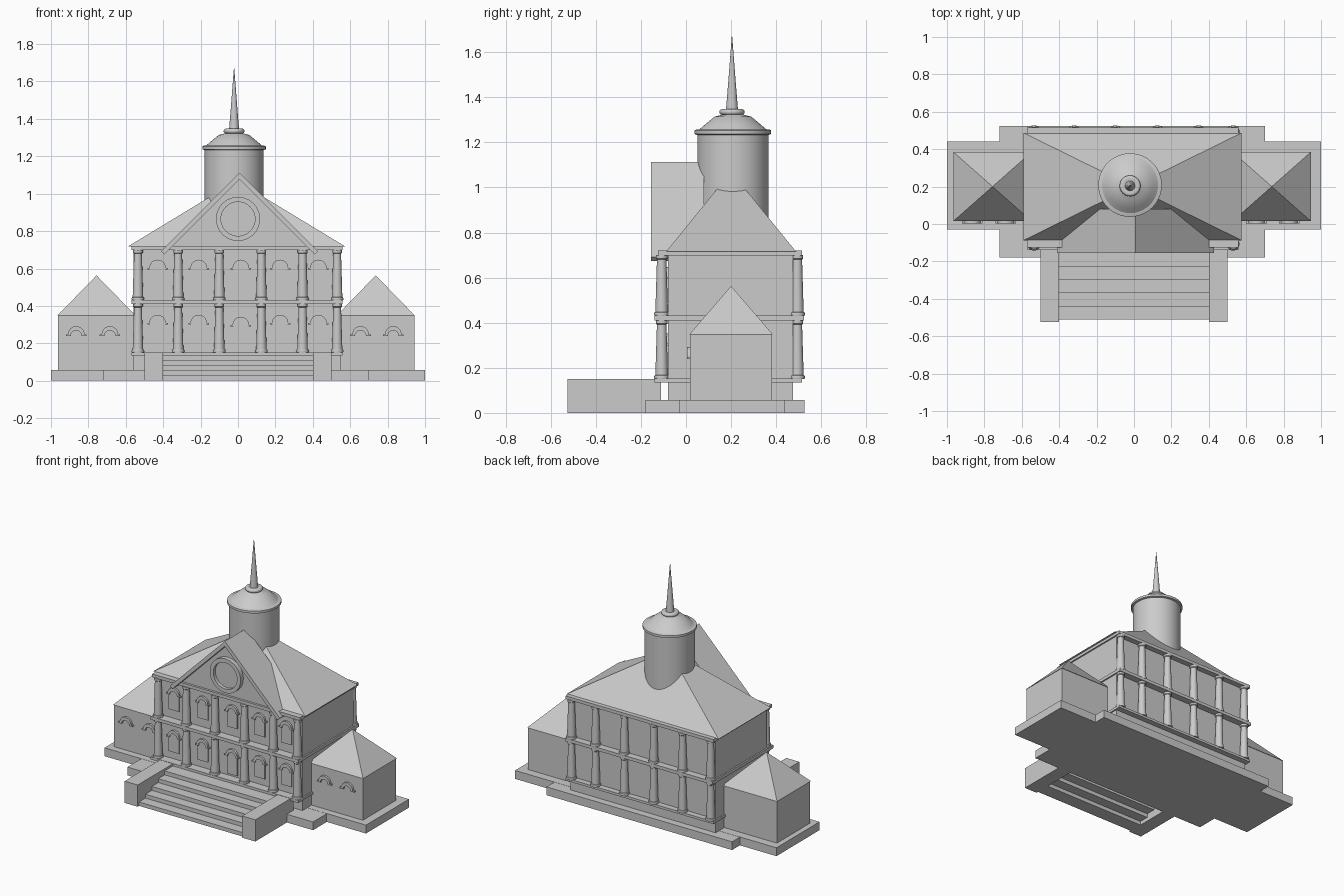
import bpy, bmesh
from math import sin, cos, pi

if "Cube" in bpy.data.objects:
    bpy.data.objects.remove(bpy.data.objects["Cube"])


def finish(name, bm, smooth=False):
    bmesh.ops.recalc_face_normals(bm, faces=bm.faces)
    me = bpy.data.meshes.new(name)
    bm.to_mesh(me)
    bm.free()
    ob = bpy.data.objects.new(name, me)
    bpy.context.collection.objects.link(ob)
    if smooth:
        bpy.ops.object.select_all(action='DESELECT')
        ob.select_set(True)
        bpy.context.view_layer.objects.active = ob
        bpy.ops.object.shade_smooth_by_angle(angle=0.6)
    return ob


def prism(name, pts, y0, y1):
    """Extrude an x-z outline from y0 to y1."""
    bm = bmesh.new()
    a = [bm.verts.new((x, y0, z)) for x, z in pts]
    b = [bm.verts.new((x, y1, z)) for x, z in pts]
    bm.faces.new(a)
    bm.faces.new(b[::-1])
    n = len(pts)
    for i in range(n):
        j = (i + 1) % n
        bm.faces.new((a[i], b[i], b[j], a[j]))
    return finish(name, bm)


def box(name, x0, x1, y0, y1, z0, z1):
    return prism(name, [(x0, z0), (x1, z0), (x1, z1), (x0, z1)], y0, y1)


def pyramid(name, x0, x1, y0, y1, z0, z1):
    bm = bmesh.new()
    base = [bm.verts.new((x, y, z0)) for x, y in ((x0, y0), (x1, y0), (x1, y1), (x0, y1))]
    tip = bm.verts.new(((x0 + x1) / 2, (y0 + y1) / 2, z1))
    bm.faces.new(base[::-1])
    for i in range(4):
        bm.faces.new((base[i], base[(i + 1) % 4], tip))
    return finish(name, bm)


def lathe(name, cx, cy, prof, n=32):
    """Turn an (r, z) profile about a vertical axis, capped at both ends."""
    bm = bmesh.new()
    rings = [[bm.verts.new((cx + r * cos(2 * pi * i / n), cy + r * sin(2 * pi * i / n), z))
              for i in range(n)] for r, z in prof]
    for a, b in zip(rings, rings[1:]):
        for i in range(n):
            j = (i + 1) % n
            bm.faces.new((a[i], a[j], b[j], b[i]))
    bm.faces.new(rings[0][::-1])
    bm.faces.new(rings[-1])
    return finish(name, bm, True)


def arc(cx, cz, r, n=14):
    return [(cx + r * cos(pi * i / n), cz + r * sin(pi * i / n)) for i in range(n + 1)]


def arch(name, x, z, y):
    """Raised arched hood with small feet."""
    feet_r, feet_l = [(x + .055, z), (x + .055, z + .008)], [(x - .055, z + .008), (x - .055, z)]
    prism(name, feet_r + arc(x, z + .008, .044) + feet_l + arc(x, z, .029)[::-1], y - .014, y + .01)


def window(name, x, z0, z1, y):
    arch(name + "_hood", x, z1, y)
    prism(name + "_panel", [(x - .04, z0), (x + .04, z0), (x + .04, z1)]
          + arc(x, z1, .029) + [(x - .04, z1)], y - .007, y + .01)


# Ground slabs
box("wing_slab", -1, 1, -.03, .44, 0, .058)
box("centre_slab", -.72, .7, -.18, .525, 0, .057)

# Main block with storey ledges
box("main_block", -.56, .55, -.08, .475, .05, .715)
for name, y0, y1, z0, z1 in (("base_ledge", -.14, .515, .135, .152),
                             ("middle_ledge", -.14, .523, .41, .432),
                             ("top_ledge", -.125, .515, .698, .72)):
    box(name, -.57, .56, y0, y1, z0, z1)

# Column rows, front and back, two storeys
for y, row in ((-.108, "front"), (.494, "back")):
    for x in (-.535, -.32, -.1, .125, .345, .53):
        for z0, z1 in ((.15, .412), (.43, .70)):
            lathe(row + "_column", x, y,
                  [(.032, z0), (.034, z0 + .008), (.032, z0 + .016), (.028, z0 + .018),
                   (.021, z1 - .02), (.026, z1 - .016), (.026, z1)], 20)

# Main windows and central door
for i, x in enumerate((-.43, -.21, .015, .225, .43)):
    window("upper_window", x, .49, .595, -.08)
    door = i == 2
    window("door" if door else "lower_window", x, .165 if door else .2, .29 if door else .3, -.08)

# Wings
for side, x0, x1 in (("left", -.963, -.55), ("right", .53, .943)):
    box(side + "_wing", x0, x1, .018, .382, .05, .35)
    pyramid(side + "_wing_roof", x0 - .003, x1 + .003, .015, .385, .348, .563)
for x in (-.865, -.685, .655, .83):
    arch("wing_arch", x, .24, .018)

# Main roof
pyramid("main_roof", -.59, .575, -.087, .487, .717, 1.07)

# Front gable: roof slabs, recessed face, round frame
gx, top, half, t = .008, 1.112, .42, .035
prism("gable_roof", [(gx - half, top - half), (gx, top), (gx + half, top - half),
                     (gx + half - .018, top - half - .018), (gx, top - t),
                     (gx - half + .018, top - half - .018)], -.155, .08)
prism("gable_face", [(gx - half + .04, .7), (gx + half - .04, .7), (gx, top - .02)], -.11, .08)
outer = arc(0, .865, .118, 20) + [(-x, 1.73 - z) for x, z in arc(0, .865, .118, 20)][1:-1]
inner = [(x * .77, .865 + (z - .865) * .77) for x, z in outer]
bm = bmesh.new()
loops = [[bm.verts.new((x, y, z)) for x, z in pts]
         for pts, y in ((outer, -.1), (outer, -.14), (inner, -.14), (inner, -.1))]
for a, b in zip(loops, loops[1:] + loops[:1]):
    for i in range(len(a)):
        j = (i + 1) % len(a)
        bm.faces.new((a[i], a[j], b[j], b[i]))
finish("round_window_frame", bm, True)
prism("round_window_panel", inner, -.118, -.1)

# Tower, cap and spire
cx, cy = -.021, .208
lathe("tower", cx, cy, [(.158, .7), (.158, 1.24)], 48)
lathe("tower_rim", cx, cy, [(.158, 1.233), (.17, 1.237), (.17, 1.253), (.162, 1.257)], 48)
lathe("tower_cap", cx, cy, [(.158, 1.25), (.125, 1.278), (.082, 1.314), (.05, 1.322), (.04, 1.33)], 48)
lathe("spire_collar", cx, cy - .004, [(.045, 1.322)] + [
    (.043 + .013 * cos(a * pi / 8), 1.335 + .013 * sin(a * pi / 8)) for a in range(-3, 5)] + [(.03, 1.346)], 32)
lathe("spire", cx, cy - .004, [(.027, 1.34), (.018, 1.45), (.001, 1.67)], 24)

# Stairs and side walls
for i in range(5):
    y = -.51 + i * .07
    box("step", -.405, .405, y, y + .1, i * .027, i * .027 + .027)
for side, x0 in (("left", -.5), ("right", .4)):
    box(side + "_stair_wall", x0, x0 + .1, -.525, -.11, 0, .15)
